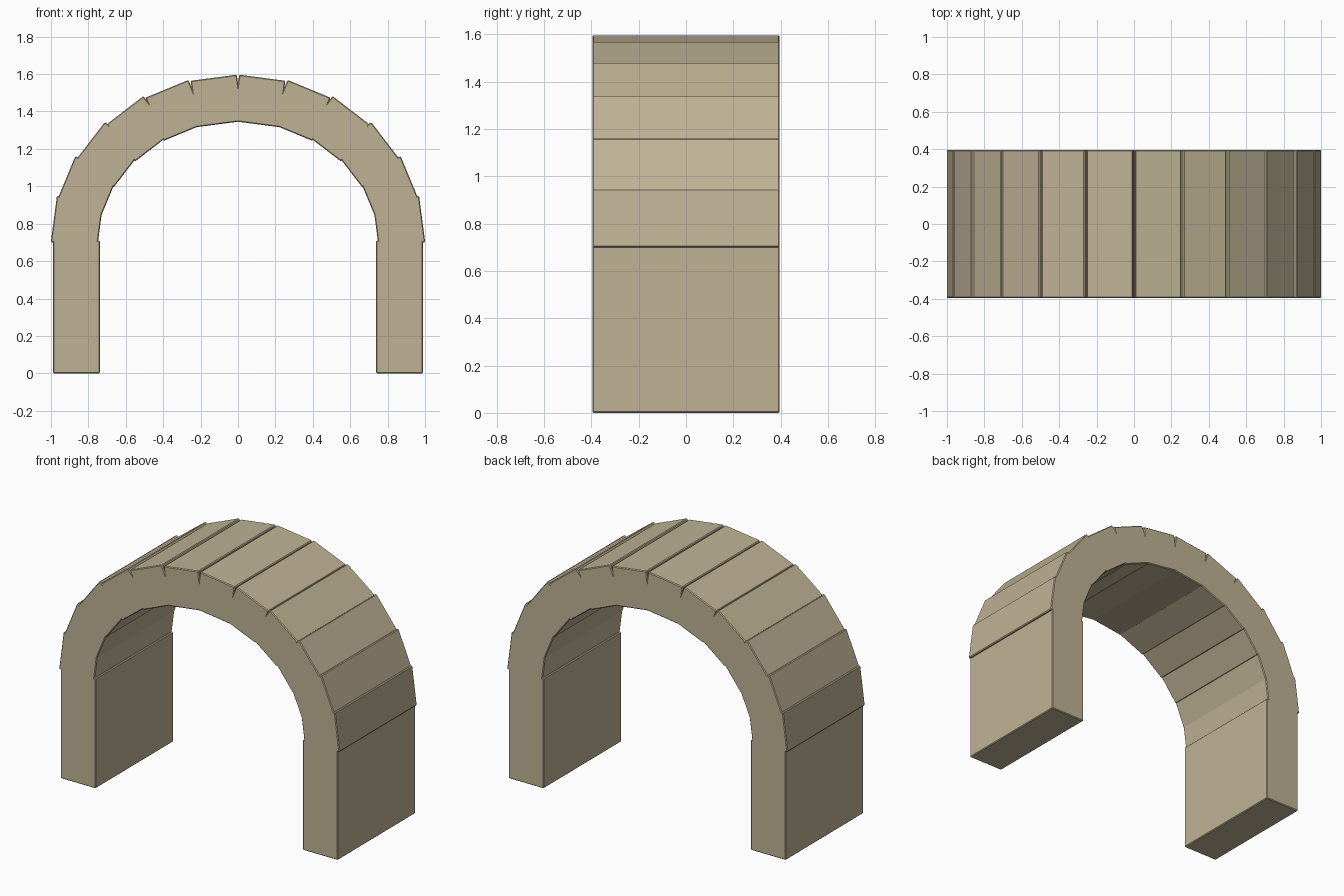
import bpy
import math

if "Cube" in bpy.data.objects:
    bpy.data.objects.remove(bpy.data.objects["Cube"])

THICK, DEPTH, LENGTH = 0.25, 0.792, 0.249
SPRING = 0.71            # height where the arch starts
RX, RZ = 0.868, 0.753    # centre line of the arch ring
COUNT = 12

stone = bpy.data.materials.new("sandstone")
stone.diffuse_color = (0.52, 0.45, 0.30, 1)
stone.use_nodes = True
stone.node_tree.nodes["Principled BSDF"].inputs["Base Color"].default_value = stone.diffuse_color


def block(name, loc, size, tilt=0.0):
    """Stone block with slightly chamfered edges, tilted about y."""
    bpy.ops.mesh.primitive_cube_add(size=1, location=loc)
    ob = bpy.context.object
    ob.name = name
    ob.scale = size
    bpy.ops.object.transform_apply(location=False, rotation=False, scale=True)
    ob.rotation_euler = (0, tilt, 0)
    bevel = ob.modifiers.new("chamfer", 'BEVEL')
    bevel.width = 0.005
    bevel.segments = 1
    ob.data.materials.append(stone)
    return ob


# Straight piers
for side, x in (("left", -0.8635), ("right", 0.8635)):
    block(f"{side}_pier", (x, 0, SPRING / 2), (THICK, DEPTH, SPRING))

# Ring of wedge stones, each a straight block turned to follow the arch
for i in range(COUNT):
    a = math.pi * (i + 0.5) / COUNT
    block(f"arch_stone_{i + 1}",
          (RX * math.cos(a), 0, SPRING + RZ * math.sin(a)),
          (THICK, DEPTH, LENGTH), -a)
